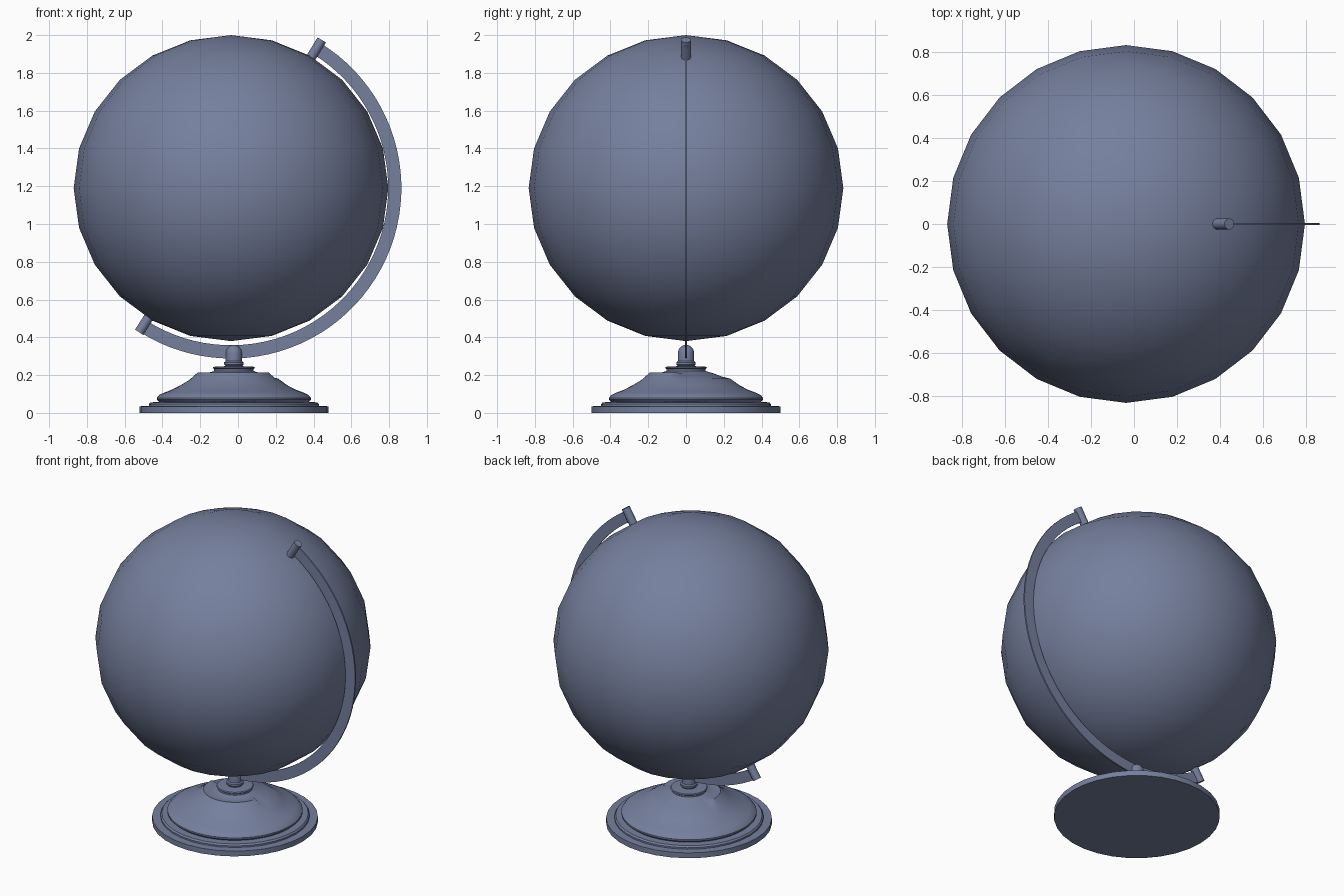
import bpy
import bmesh
from math import sin, cos, radians, pi
from mathutils import Vector

cube = bpy.data.objects.get("Cube")
if cube:
    bpy.data.objects.remove(cube, do_unlink=True)

# One slate blue finish for everything
slate = bpy.data.materials.new("slate_blue")
slate.use_nodes = True
colour = (0.18, 0.215, 0.34, 1)
slate.diffuse_color = colour
slate.node_tree.nodes["Principled BSDF"].inputs["Base Color"].default_value = colour

GLOBE = Vector((-0.037, 0, 1.19))
BASE_X = -0.022
TOP_ANGLE, LOW_ANGLE = 58.5, -122.5


def finish(obj, name, angle=30):
    """Name, colour and smooth a part."""
    obj.name = name
    obj.data.materials.clear()
    obj.data.materials.append(slate)
    bpy.ops.object.select_all(action="DESELECT")
    obj.select_set(True)
    bpy.context.view_layer.objects.active = obj
    bpy.ops.object.shade_smooth_by_angle(angle=radians(angle))
    return obj


def from_bmesh(bm, name, angle=30):
    bmesh.ops.recalc_face_normals(bm, faces=bm.faces)
    mesh = bpy.data.meshes.new(name)
    bm.to_mesh(mesh)
    bm.free()
    obj = bpy.data.objects.new(name, mesh)
    bpy.context.collection.objects.link(obj)
    return finish(obj, name, angle)


def loft(bm, rings, closed):
    """Bridge neighbouring rings of vertices with quads."""
    for a, b in zip(rings, rings[1:]):
        n = len(a)
        for i in range(n):
            j = (i + 1) % n
            bm.faces.new((a[i], a[j], b[j], b[i]))
    if closed:
        bm.faces.new(rings[0])
        bm.faces.new(rings[-1])


def lathe(name, profile, x, steps, shape=None):
    """Turn a (radius, height) profile; shape may vary it by azimuth."""
    bm = bmesh.new()
    rings = []
    for r, z in profile:
        ring = []
        for i in range(steps):
            a = 2 * pi * i / steps
            rr, zz = shape(r, z, a) if shape else (r, z)
            ring.append(bm.verts.new((x + rr * cos(a), rr * sin(a), zz)))
        rings.append(ring)
    loft(bm, rings, True)
    return from_bmesh(bm, name, 35)


def radial(angle, r):
    a = radians(angle)
    return GLOBE + Vector((cos(a), 0, sin(a))) * r


# Globe ball, slightly squashed
bpy.ops.mesh.primitive_uv_sphere_add(segments=24, ring_count=12, radius=1, location=GLOBE)
ball = bpy.context.object
ball.scale = (0.833, 0.833, 0.81)
finish(ball, "globe_ball", 40)

# Thin half-ring arm with a rectangular section
bm = bmesh.new()
rings = []
STEPS = 48
for k in range(STEPS + 1):
    ang = LOW_ANGLE + (TOP_ANGLE - LOW_ANGLE) * k / STEPS
    section = ((0.832, -0.005), (0.902, -0.005), (0.902, 0.005), (0.832, 0.005))
    rings.append([bm.verts.new(radial(ang, r) + Vector((0, y, 0))) for r, y in section])
loft(bm, rings, True)
from_bmesh(bm, "meridian_arm")

# Axis pins at the two ends of the arm
for name, ang, inner, outer in (("top_pin", TOP_ANGLE, 0.8, 0.92),
                                ("bottom_pin", LOW_ANGLE, 0.8, 0.905)):
    p, q = radial(ang, inner), radial(ang, outer)
    bpy.ops.mesh.primitive_cylinder_add(vertices=16, radius=0.026, depth=outer - inner,
                                        location=(p + q) / 2)
    pin = bpy.context.object
    pin.rotation_euler = (q - p).to_track_quat("Z", "Y").to_euler()
    finish(pin, name)


# Turned foot; its upper slope has a raised shoulder on one side
def shoulder(r, z, a):
    raised = radians(171) < a < radians(346)
    if raised and abs(r - 0.19) < 0.001:
        return r, 0.215
    if raised and abs(r - 0.235) < 0.001:
        return r, 0.175
    return r, z


lathe("foot_plate", [(0.5, 0), (0.5, 0.035), (0.45, 0.036), (0.45, 0.046),
                     (0.442, 0.056), (0.4, 0.057)], BASE_X, 32)
lathe("foot_dome", [(0.385, 0.05), (0.398, 0.06), (0.408, 0.07), (0.408, 0.08),
                    (0.395, 0.095), (0.37, 0.107), (0.33, 0.122), (0.285, 0.145),
                    (0.235, 0.181), (0.19, 0.192), (0.15, 0.208), (0.115, 0.218),
                    (0.104, 0.222), (0.104, 0.232), (0.112, 0.238), (0.108, 0.244),
                    (0.05, 0.247)], BASE_X, 48, shoulder)

# Knob joining foot and arm
knob = [(0.045, 0.24), (0.045, 0.25), (0.051, 0.256), (0.051, 0.268), (0.043, 0.274), (0.043, 0.316)]
knob += [(0.043 * cos(t * pi / 10), 0.316 + 0.044 * sin(t * pi / 10)) for t in range(1, 5)]
knob.append((0.003, 0.36))
lathe("knob", knob, BASE_X, 24)
